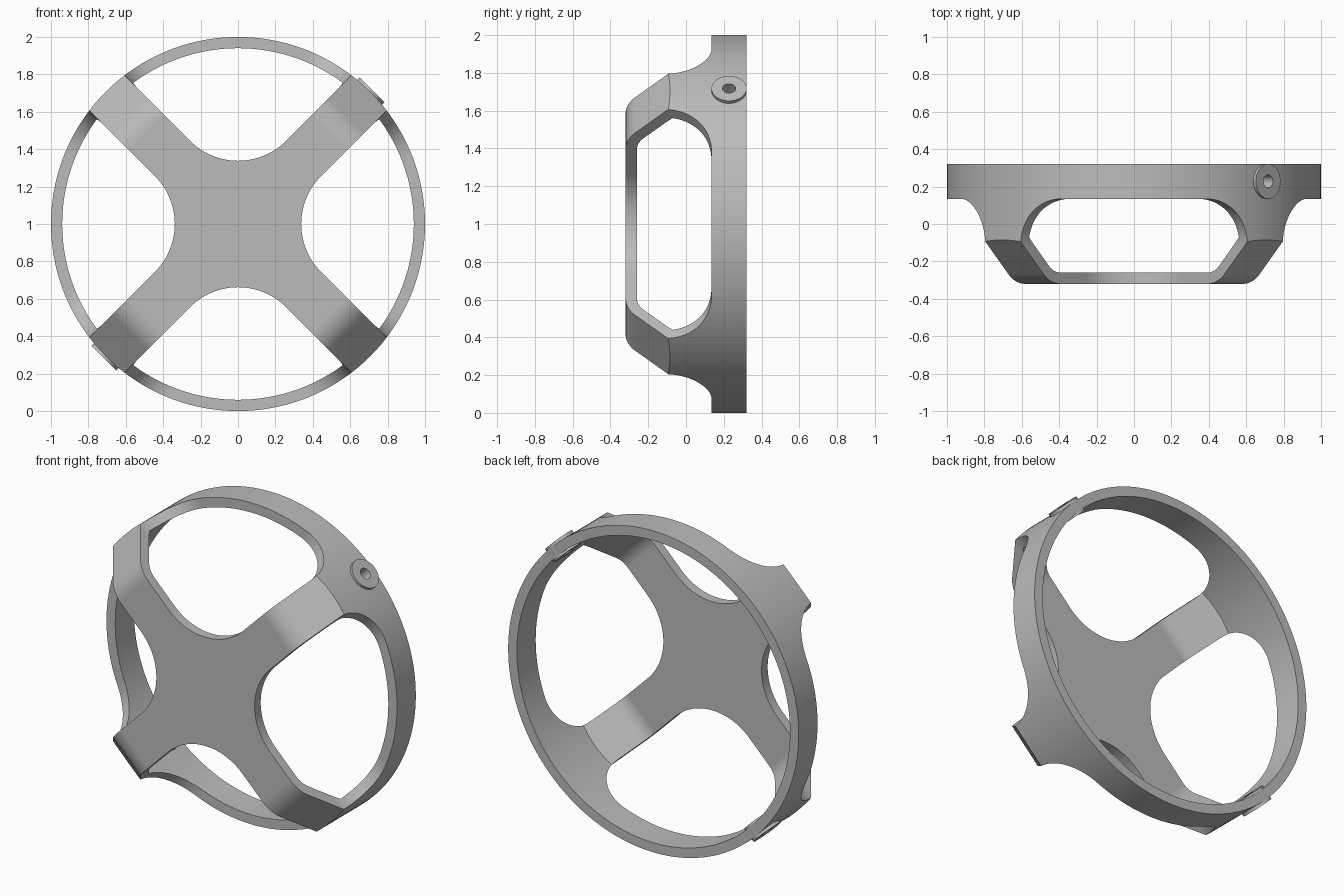
import bpy, bmesh
from math import sin, cos, pi, radians
from mathutils import Matrix, Vector

if "Cube" in bpy.data.objects:
    bpy.data.objects.remove(bpy.data.objects["Cube"])

grey = bpy.data.materials.new("plain grey")
grey.use_nodes = True
grey.diffuse_color = (0.5, 0.5, 0.5, 1)
grey.node_tree.nodes["Principled BSDF"].inputs["Base Color"].default_value = (0.5, 0.5, 0.5, 1)

# Local frame: X and Z run along the two arm pairs, Y is depth
PLACE = Matrix.Translation((0, 0, 1)) @ Matrix.Rotation(radians(-45), 4, "Y")


def loft(name, loops):
    """Closed solid through matching loops of points."""
    bm = bmesh.new()
    rings = [[bm.verts.new(p) for p in loop] for loop in loops]
    n = len(rings[0])
    for a, b in zip(rings, rings[1:]):
        for i in range(n):
            j = (i + 1) % n
            bm.faces.new((a[i], a[j], b[j], b[i]))
    bm.faces.new(rings[0])
    bm.faces.new(rings[-1])
    bmesh.ops.recalc_face_normals(bm, faces=bm.faces)
    mesh = bpy.data.meshes.new(name)
    bm.to_mesh(mesh)
    bm.free()
    mesh.materials.append(grey)
    obj = bpy.data.objects.new(name, mesh)
    bpy.context.collection.objects.link(obj)
    return obj


def circle(radius, depth, count=144):
    return [Vector((radius * cos(2 * pi * i / count), depth, radius * sin(2 * pi * i / count)))
            for i in range(count)]


def disc(name, radius, start, end, count=144):
    return loft(name, [circle(radius, start, count), circle(radius, end, count)])


def boolean(target, cutter, operation):
    mod = target.modifiers.new(operation, "BOOLEAN")
    mod.operation, mod.solver, mod.object = operation, "EXACT", cutter
    bpy.context.view_layer.objects.active = target
    bpy.ops.object.modifier_apply(modifier=mod.name)
    bpy.data.objects.remove(cutter)


def arm_block(front, corner, fillet, turn):
    """Long prism with a flat front, rounded fold and 45 degree shoulders."""
    start = corner - fillet * (2 ** 0.5 - 1)
    half = [(start + fillet * sin(t), front + fillet * (1 - cos(t)))
            for t in (radians(45) * i / 12 for i in range(13))]
    half += [(1.3, front + 1.3 - corner), (1.3, 0.8)]
    outline = half + [(-x, y) for x, y in reversed(half)]
    block = loft("arm_block", [[Vector((x, y, z)) for x, y in outline] for z in (-1.5, 1.5)])
    block.data.transform(Matrix.Rotation(turn, 4, "Y"))
    return block


def bowl(name, radius, back, front, corner, fillet):
    body = disc(name, radius, -0.6, back)
    for turn in (0, pi / 2):
        boolean(body, arm_block(front, corner, fillet, turn), "INTERSECT")
    return body


def opening(turn):
    """Window between two arms, rounded at the hub and against the rim."""
    loops = []
    steps = 24
    for k in range(-1, steps + 1):
        t = pi / 2 * max(k, 0) / steps
        inset = 0.25 * (1 - cos(t))
        y = -0.8 if k < 0 else -0.115 + 0.25 * sin(t)
        edge, r = 0.133 + inset, 0.362 - inset
        c = edge + r
        arc = [Vector((c - r * cos(a), y, c - r * sin(a)))
               for a in (pi / 2 * i / steps for i in range(steps + 1))]
        loops.append(arc + [Vector((1.5, y, edge)), Vector((1.5, y, 1.5)), Vector((edge, y, 1.5))])
    cutter = loft("opening", loops)
    cutter.data.transform(Matrix.Rotation(turn, 4, "Y"))
    return cutter


def finish(obj):
    obj.data.transform(PLACE)
    bpy.ops.object.select_all(action="DESELECT")
    obj.select_set(True)
    bpy.context.view_layer.objects.active = obj
    bpy.ops.object.shade_smooth_by_angle(angle=radians(22))
    mod = obj.modifiers.new("even shading", "WEIGHTED_NORMAL")
    mod.keep_sharp = True


# Rim and four-arm front in one shell
frame = bowl("cross_frame", 1.0, 0.32, -0.32, 0.765, 0.18)
boolean(frame, bowl("hollow", 0.94, 0.6, -0.26, 0.74, 0.12), "DIFFERENCE")
for q in range(4):
    boolean(frame, opening(q * pi / 2), "DIFFERENCE")

# Two drilled bosses on opposite sides of the rim
for side, name in ((1, "upper_left_boss"), (-1, "lower_right_boss")):
    aim = Matrix.Translation((0, 0.228, 0)) @ Matrix.Rotation(-side * pi / 2, 4, "Z")
    bore = disc("bore", 0.06, 0.8, 1.2, 32)
    bore.data.transform(aim)
    boolean(frame, bore, "DIFFERENCE")
    boss = disc(name, 0.093, 0.925, 1.015, 48)
    boolean(boss, disc("screw_hole", 0.035, 0.8, 1.2, 32), "DIFFERENCE")
    boss.data.transform(aim)
    finish(boss)

finish(frame)
